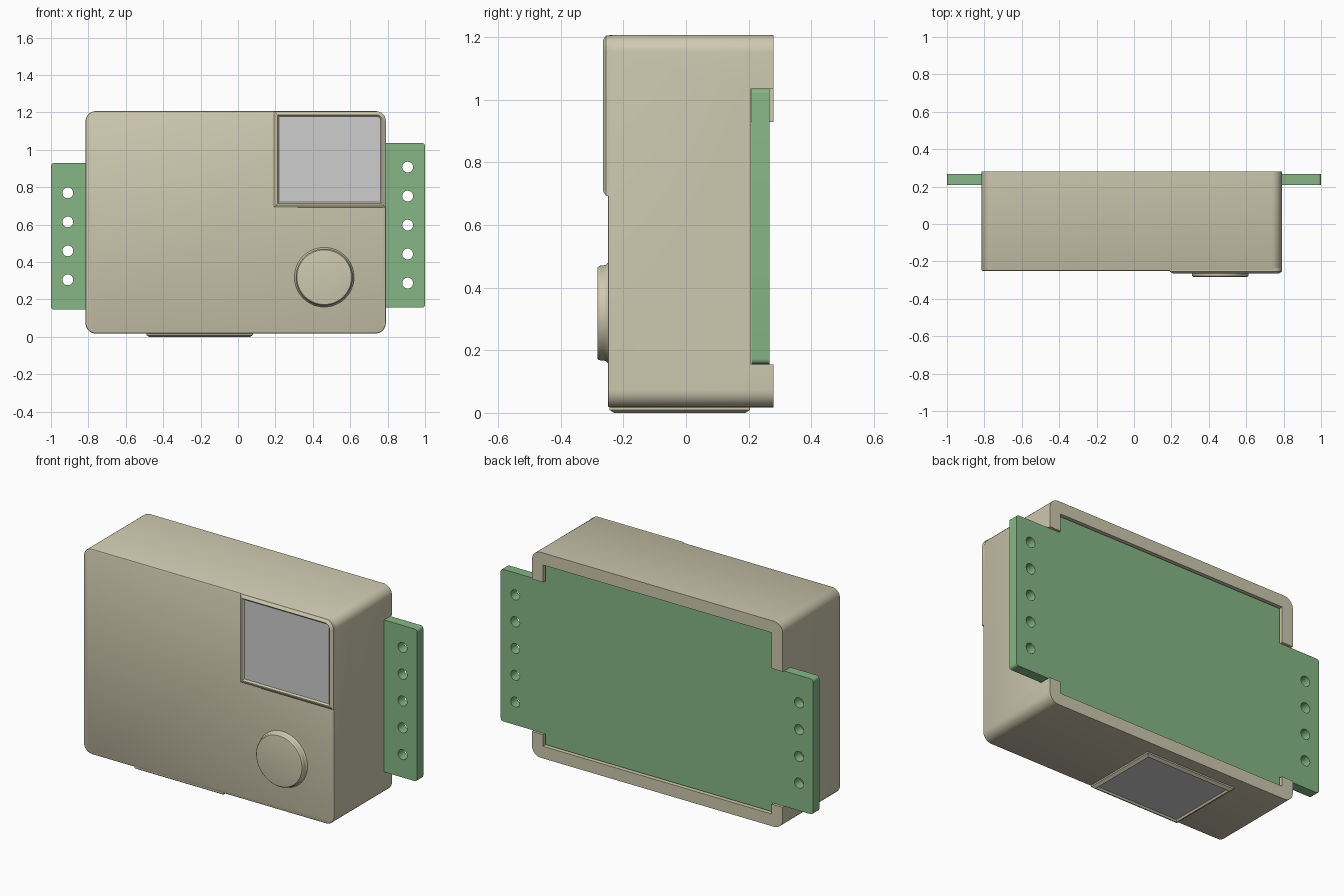
import bpy, bmesh, math
from mathutils import Matrix, Vector

cube = bpy.data.objects.get("Cube")
if cube:
    bpy.data.objects.remove(cube, do_unlink=True)


def material(name, rgb):
    m = bpy.data.materials.new(name)
    m.use_nodes = True
    m.diffuse_color = (*rgb, 1)
    m.node_tree.nodes["Principled BSDF"].inputs["Base Color"].default_value = (*rgb, 1)
    return m


TAN = material("warm beige plastic", (0.62, 0.58, 0.43))
GREEN = material("board green", (0.24, 0.47, 0.24))
GREY = material("window grey", (0.61, 0.61, 0.61))

FRONT = Matrix.Rotation(math.pi / 2, 4, 'X')   # local w points to -y
BOTTOM = Matrix.Rotation(math.pi, 4, 'X')      # local w points to -z


def rect(u0, u1, v0, v1):
    return [(u0, v0), (u1, v0), (u1, v1), (u0, v1)]


def rounded(points, radii, segments=8):
    """Replace right-angled corners by quarter arcs."""
    out = []
    for i, (p, r) in enumerate(zip(points, radii)):
        p = Vector(p)
        if r == 0:
            out.append(p)
            continue
        a = (Vector(points[i - 1]) - p).normalized() * r
        b = (Vector(points[(i + 1) % len(points)]) - p).normalized() * r
        for k in range(segments + 1):
            t = math.pi / 2 * k / segments
            out.append(p + a + b - b * math.cos(t) - a * math.sin(t))
    return out


def finish(bm, name, mats, matrix):
    bmesh.ops.recalc_face_normals(bm, faces=bm.faces)
    bm.transform(matrix)
    mesh = bpy.data.meshes.new(name)
    bm.to_mesh(mesh)
    bm.free()
    for m in mats:
        mesh.materials.append(m)
    obj = bpy.data.objects.new(name, mesh)
    bpy.context.collection.objects.link(obj)
    return obj


def prism(name, outline, w0, w1, mats=(), steps=(), matrix=FRONT):
    """Extrude an outline; each step insets the end face and shifts it."""
    bm = bmesh.new()
    low = [bm.verts.new((u, v, w0)) for u, v in outline]
    high = [bm.verts.new((u, v, w1)) for u, v in outline]
    bm.faces.new(low[::-1])
    end = bm.faces.new(high)
    n = len(low)
    for i in range(n):
        j = (i + 1) % n
        bm.faces.new((low[i], low[j], high[j], high[i]))
    for inset, shift in steps:
        bm.normal_update()
        bmesh.ops.inset_individual(bm, faces=[end], thickness=inset,
                                   depth=shift, use_even_offset=True)
    end.material_index = max(len(mats) - 1, 0)
    return finish(bm, name, mats, matrix)


def activate(obj):
    bpy.ops.object.select_all(action='DESELECT')
    obj.select_set(True)
    bpy.context.view_layer.objects.active = obj


def cut(obj, cutter):
    cutter.hide_render = True
    activate(obj)
    mod = obj.modifiers.new("cut", 'BOOLEAN')
    mod.operation, mod.solver, mod.object = 'DIFFERENCE', 'EXACT', cutter
    bpy.ops.object.modifier_apply(modifier=mod.name)
    bpy.data.objects.remove(cutter, do_unlink=True)


def smooth(obj):
    activate(obj)
    bpy.ops.object.shade_smooth_by_angle(angle=math.radians(30))


# Housing: rounded shell open at the back, notched for the board tabs
L, R, B, T, WALL = -0.815, 0.79, 0.018, 1.207, 0.07
housing = prism("housing", rounded(rect(L, R, B, T), [0.055] * 4), -0.28, 0.244,
                [TAN], [(0.002, 0.004), (0.004, 0.002)])
cut(housing, prism("cavity_cutter", rect(L + WALL, R - WALL, B + WALL, T - WALL), -0.4, 0.19))
cut(housing, prism("right_notch_cutter", rect(L - 0.1, L + WALL + 0.02, 0.145, 0.93), -0.4, -0.208))
cut(housing, prism("left_notch_cutter", rect(R - WALL - 0.02, R + 0.1, 0.155, 1.037), -0.4, -0.208))
smooth(housing)

# Circuit board with a mounting tab on each side
l, r, b, t = L + WALL + 0.006, R - WALL - 0.006, B + WALL + 0.006, T - WALL - 0.006
points = [(l, b), (r, b), (r, 0.156), (1, 0.156), (1, 1.036), (r, 1.036),
          (r, t), (l, t), (l, 0.929), (-1, 0.929), (-1, 0.146), (l, 0.146)]
radii = [0.016 if abs(u) == 1 else 0 for u, v in points]
board = prism("circuit_board", rounded(points, radii, 5), -0.266, -0.209, [GREEN])

# Rows of screw holes through the tabs
for x, z0, count in ((-0.91, 0.305, 4), (0.907, 0.288, 5)):
    for i in range(count):
        z = z0 + i * 0.155
        ring = [(x + 0.029 * math.cos(a), z + 0.029 * math.sin(a))
                for a in (math.tau * k / 24 for k in range(24))]
        cut(board, prism("hole_cutter", ring, -0.4, -0.1))
smooth(board)

# Framed windows on the front and underneath: raised rim, recessed pane
RIM = [(0.012, 0.008), (0.003, 0.002), (0.004, 0), (0.008, -0.009)]
smooth(prism("front_window", rounded(rect(0.193, R, 0.693, T - 0.001), [0, 0, 0.05, 0]),
             0.235, 0.255, [TAN, GREY], RIM))
smooth(prism("bottom_window", rect(-0.49, 0.08, -0.205, 0.245),
             -0.03, -0.01, [TAN, GREY], RIM, BOTTOM))

# Round sensor button, lathed with a flared foot and rounded rim
bm = bmesh.new()
profile = [(0.161, 0.245), (0.159, 0.251), (0.154, 0.256), (0.152, 0.262), (0.152, 0.272),
           (0.150, 0.278), (0.146, 0.282), (0.141, 0.283)]
rings = [[bm.verts.new((0.461 + rad * math.cos(math.tau * k / 64),
                        0.319 + rad * math.sin(math.tau * k / 64), w)) for k in range(64)]
         for rad, w in profile]
for p, q in zip(rings, rings[1:]):
    for k in range(64):
        j = (k + 1) % 64
        bm.faces.new((p[k], p[j], q[j], q[k]))
bm.faces.new(rings[0][::-1])
bm.faces.new(rings[-1])
smooth(finish(bm, "sensor_button", [TAN], FRONT))
